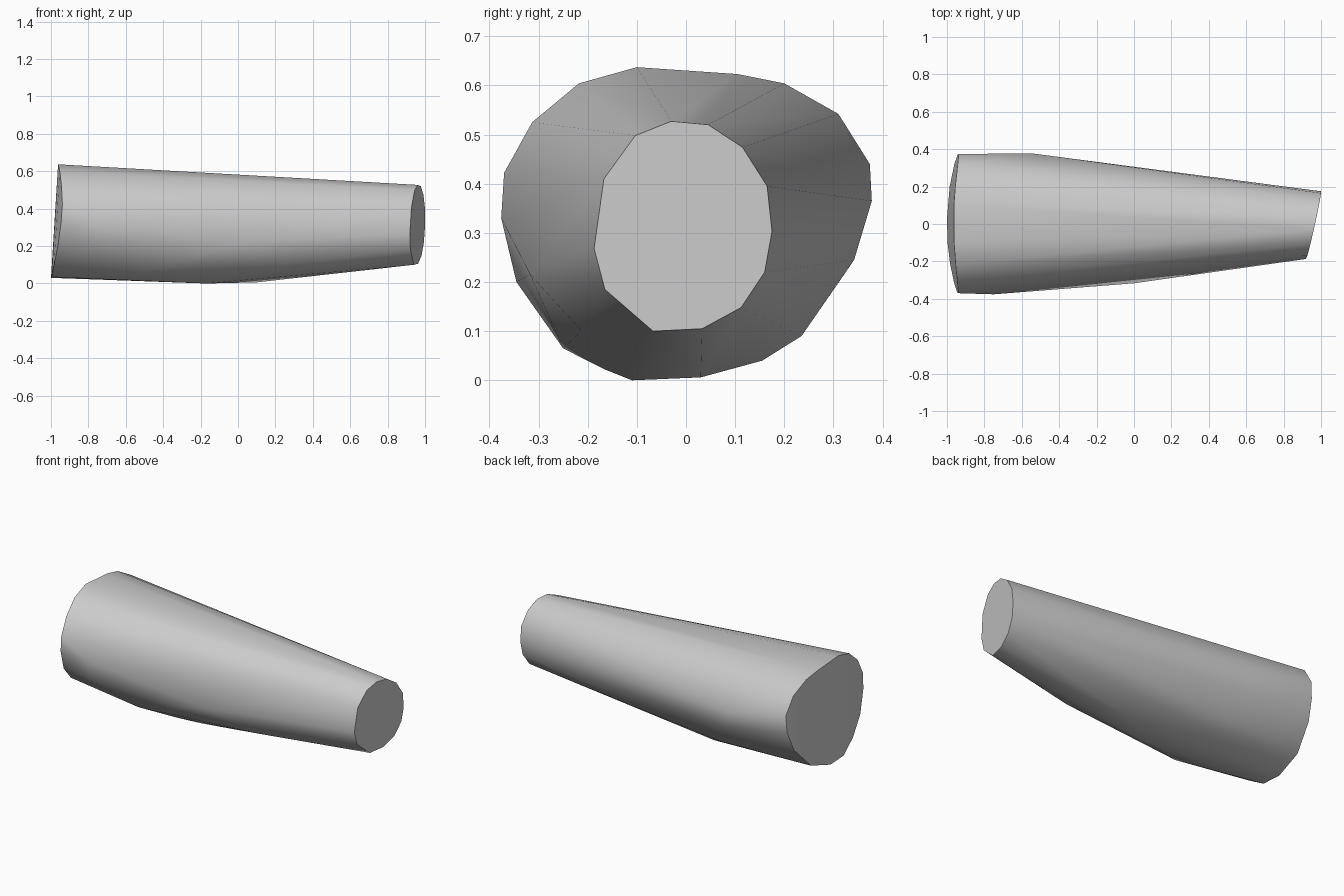
import bpy, bmesh, math
from mathutils import Vector

if "Cube" in bpy.data.objects:
    bpy.data.objects.remove(bpy.data.objects["Cube"])

grey = bpy.data.materials.new("plain grey")
grey.use_nodes = True
colour = (0.6, 0.6, 0.6, 1)
grey.diffuse_color = colour
grey.node_tree.nodes["Principled BSDF"].inputs["Base Color"].default_value = colour

# Narrow end: (y, z) outline on a tilted plane
narrow = [(-.03, .527), (.045, .52), (.115, .474), (.165, .395), (.175, .303),
          (.16, .22), (.112, .148), (.033, .105), (-.067, .1), (-.165, .185),
          (-.187, .268), (-.167, .41), (-.103, .498)]
# Wide end: (y, z) outline, slightly bowed
wide = [(-.1, .637), (.105, .623), (.2, .604), (.31, .542), (.374, .44),
        (.37, .34), (.325, .22), (.2, .085), (.03, .03), (-.1, .035),
        (-.21, .1), (-.31, .2), (-.365, .33), (-.37, .422), (-.313, .525), (-.218, .604)]
# Swellings along the underside and flanks
swell = [(-.17, -.11, 0), (.1, .03, .006), (-.3, .155, .04), (-.4, .235, .09),
         (-.5, -.25, .065), (-.3, -.165, .022), (-.78, -.345, .2), (-.75, -.376, .33),
         (0, -.317, .215), (.3, -.212, .1), (-.55, .378, .365), (-.5, .342, .245)]

points = [(.961 + .22 * y + .03 * (z - .3), y, z) for y, z in narrow]
points += [(-1 + .058 * (z - .03) + .28 * y * y, y, z) for y, z in wide]
points += swell

# Tapered body wrapped around the outlines
bm = bmesh.new()
for p in points:
    bm.verts.new(Vector(p))
result = bmesh.ops.convex_hull(bm, input=bm.verts)
unused = {v for v in result["geom_interior"] if isinstance(v, bmesh.types.BMVert)}
bmesh.ops.delete(bm, geom=list(unused), context='VERTS')
bmesh.ops.dissolve_limit(bm, angle_limit=math.radians(1), verts=bm.verts, edges=bm.edges)
bmesh.ops.recalc_face_normals(bm, faces=bm.faces)
mesh = bpy.data.meshes.new("tapered_limb")
bm.to_mesh(mesh)
bm.free()
mesh.materials.append(grey)
limb = bpy.data.objects.new("tapered_limb", mesh)
bpy.context.collection.objects.link(limb)

# Smooth sides, crisp ends
bpy.ops.object.select_all(action='DESELECT')
limb.select_set(True)
bpy.context.view_layer.objects.active = limb
bpy.ops.object.shade_smooth_by_angle(angle=math.radians(50))
